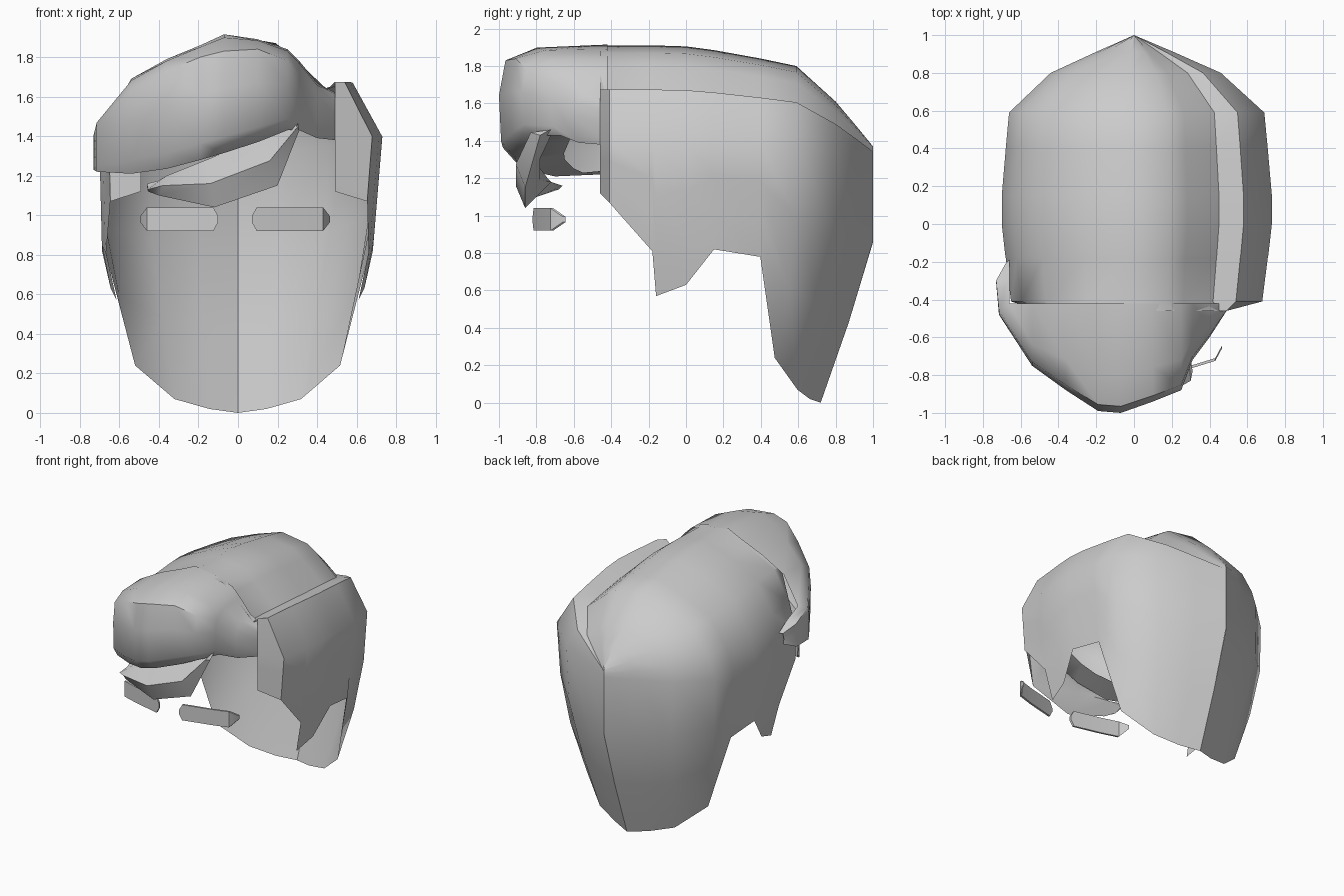
import bpy, bmesh, math

if "Cube" in bpy.data.objects:
    bpy.data.objects.remove(bpy.data.objects["Cube"])


def loft(name, rows, closed=False, caps=False, angle=50):
    """Skin a list of point rows, weld coincident points, smooth by angle."""
    bm = bmesh.new()
    grid = [[bm.verts.new(p) for p in row] for row in rows]
    n = len(rows[0])
    for a, b in zip(grid, grid[1:]):
        for j in range(n if closed else n - 1):
            k = (j + 1) % n
            bm.faces.new((a[j], a[k], b[k], b[j]))
    if caps:
        bm.faces.new(grid[0])
        bm.faces.new(grid[-1][::-1])
    bmesh.ops.remove_doubles(bm, verts=bm.verts, dist=0.002)
    bmesh.ops.recalc_face_normals(bm, faces=bm.faces)
    me = bpy.data.meshes.new(name)
    bm.to_mesh(me)
    bm.free()
    ob = bpy.data.objects.new(name, me)
    bpy.context.collection.objects.link(ob)
    bpy.ops.object.select_all(action='DESELECT')
    ob.select_set(True)
    bpy.context.view_layer.objects.active = ob
    bpy.ops.object.shade_smooth_by_angle(angle=math.radians(angle))
    return ob


# Main hair shell: arched cross-sections from front to back
# Roof outline seen from the front, with the parting dip on the right
ROOF = [(-.70, 1.3), (-.64, 1.5), (-.5, 1.72), (-.27, 1.83), (-.04, 1.92),
        (.19, 1.88), (.28, 1.81), (.45, 1.64), (.58, 1.68), (.73, 1.4)]
# y, width factor, maximum half width, top height, lower edge height
STATIONS = [(-.46, 1, .49, 1.91, 1.12), (-.41, .93, .9, 1.91, 1.07),
            (-.18, .97, .9, 1.91, .81), (-.16, .975, .9, 1.91, .57),
            (0, 1, .9, 1.905, .63), (.15, 1, .9, 1.885, .82),
            (.4, .97, .9, 1.84, .78), (.59, .945, .9, 1.80, .24),
            (.8, .63, .9, 1.61, .07), (.91, .29, .9, 1.48, .02),
            (1.0, 0, .9, 1.37, 0)]


def shell_row(y, f, cap, top, low):
    def place(x, z):
        drop = max(0, .8 - z) / .8          # nape tapers in and forward
        x = max(-cap, min(cap, x * f)) * (1 - .28 * drop)
        return (x, y * (1 - .28 * drop) if y > .3 else y, z)
    roof = [(x, 1.3 + (z - 1.3) * (top - 1.3) / .62) for x, z in ROOF]

    def side(edge, x_low):
        pts = []
        levels = [low + (edge[1] - low) * t for t in (0, .33, .66)]
        for z in levels:
            t = min(1, max(0, (edge[1] - z) / .6))
            pts.append((edge[0] + (x_low - edge[0]) * t, z))
        return pts
    outline = side(roof[0], -.685) + roof + side(roof[-1], .68)[::-1]
    return [place(x, z) for x, z in outline]


loft("hair_shell", [shell_row(*s) for s in STATIONS])

# Swept quiff: x, front y, top z, bottom z, roof z where it meets the shell
QUIFF = [(-.68, -.22, 1.34, 1.27, 1.36), (-.73, -.31, 1.38, 1.23, 1.42),
         (-.715, -.48, 1.44, 1.22, 1.48), (-.54, -.75, 1.66, 1.21, 1.69),
         (-.36, -.88, 1.76, 1.235, 1.79), (-.19, -.99, 1.83, 1.28, 1.86),
         (-.07, -1.0, 1.86, 1.315, 1.915), (.1, -.94, 1.87, 1.37, 1.89),
         (.25, -.88, 1.81, 1.43, 1.84), (.31, -.72, 1.74, 1.43, 1.78),
         (.40, -.60, 1.63, 1.39, 1.67), (.49, -.46, 1.60, 1.38, 1.62)]
rows = []
for x, yf, zt, zb, zr in QUIFF:
    back = max(-.42, yf + .03)
    depth = back - yf
    xi = max(-.66, min(.49, x))
    rows.append([(xi, back, zr),
                 (x, yf + depth * .35, zt + (zr - zt) * .7),
                 (x, yf + depth * .06, zt - .03),
                 (x, yf, zt - (zt - zb) * .4),
                 (x, yf + depth * .02, zb + (zt - zb) * .15),
                 (x, yf + depth * .15, zb),
                 (xi, yf + depth * .6, zb + .02)])
loft("swept_quiff", rows)

# Loose lock below the quiff: top xz, bottom xz and y shift per section
LOCK = [(.29, 1.46, .31, 1.43, .08), (.12, 1.40, .20, 1.15, .0),
        (-.16, 1.28, -.12, 1.04, .0), (-.36, 1.2, -.40, 1.10, .06),
        (-.46, 1.14, -.455, 1.12, .12)]
rows = []
for xt, zt, xb, zb, s in LOCK:
    xm, zm = (xt + xb) / 2, (zt + zb) / 2
    rows.append([(xt, -.80 + s, zt), (xm, -.91 + s, zm),
                 (xb, -.86 + s, zb), (xm, -.78 + s, zm + .03)])
loft("fringe_lock", rows, closed=True, caps=True)

# Eyebrows: thin curved plates with clipped ends, mirrored
BROW = [(.07, -.82, .015), (.095, -.815, .06), (.30, -.765, .06),
        (.43, -.725, .06), (.465, -.66, .015)]
for side, label in ((1, "right"), (-1, "left")):
    rows = []
    for x, y, h in BROW:
        px = side * (x + .015) - .015
        rows.append([(px, y, .98 - h), (px, y, .98 + h),
                     (px, y + .015, .98 + h), (px, y + .015, .98 - h)])
    loft("eyebrow_" + label, rows, closed=True, caps=True, angle=30)
